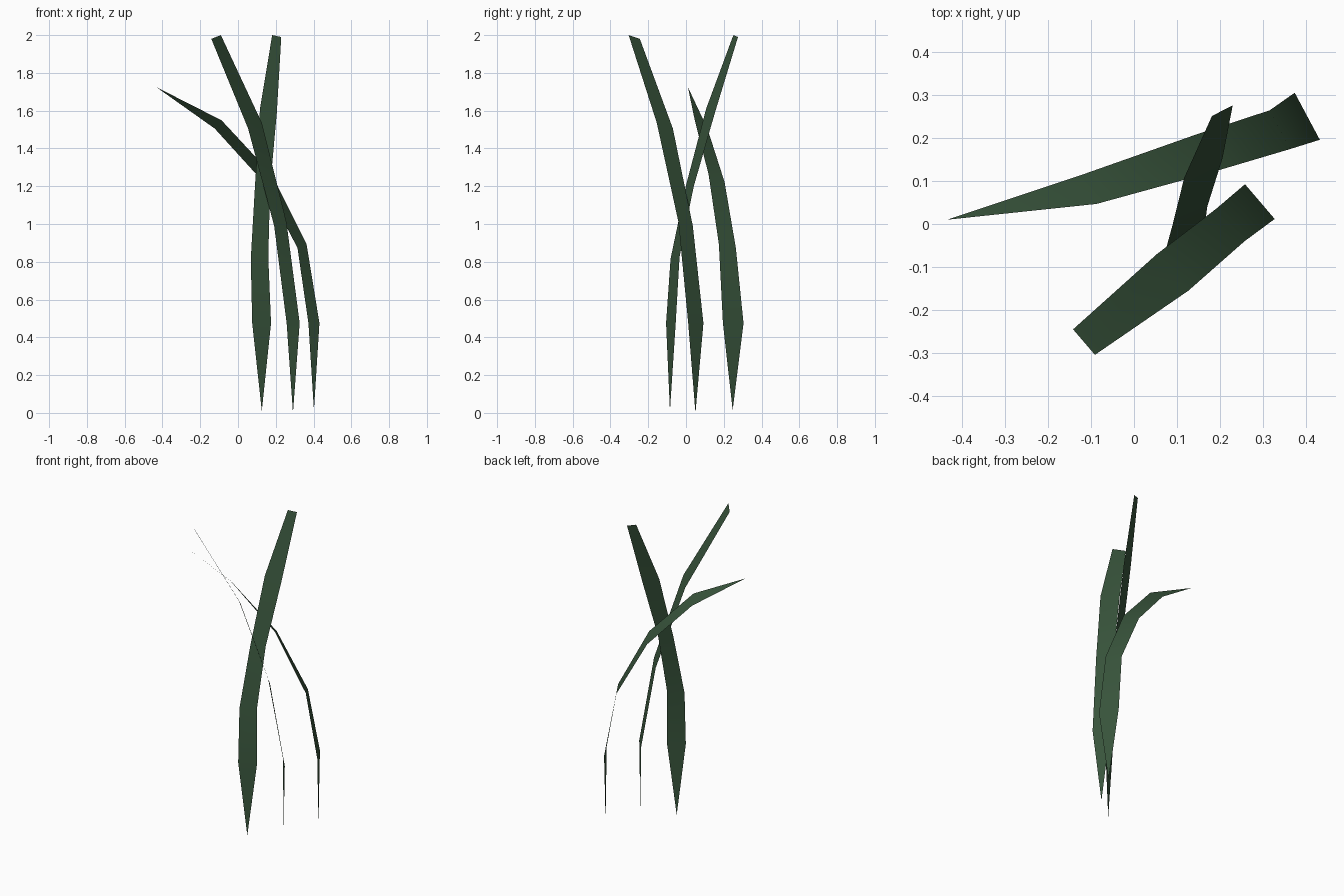
import bpy
from mathutils import Vector

green = bpy.data.materials.new("leaf_green")
green.diffuse_color = (0.04, 0.09, 0.045, 1)


def blade(name, side, stations):
    """Flat leaf strip; station = centre x, y, z, half width, edge lift."""
    verts, faces, prev = [], [], None
    for x, y, z, half, lift in stations:
        c = Vector((x, y, z))
        offset = Vector((side[0] * half, side[1] * half, lift))
        row = [len(verts)]
        if half:
            row.append(len(verts) + 1)
            verts += [c - offset, c + offset]
        else:
            verts.append(c)
        if prev:
            faces.append(prev + row[::-1])
        prev = row
    mesh = bpy.data.meshes.new(name)
    mesh.from_pydata(verts, [], faces)
    mesh.materials.append(green)
    mesh.shade_smooth()
    obj = bpy.data.objects.new(name, mesh)
    bpy.context.collection.objects.link(obj)


# Upright blade leaning to the back
blade("grass_blade_back", (0.89, 0.455), [
    (0.126, -0.085, 0.01, 0, 0),
    (0.125, -0.080, 0.475, 0.056, 0),
    (0.114, -0.058, 0.82, 0.052, 0.004),
    (0.130, 0.020, 1.20, 0.045, -0.003),
    (0.161, 0.130, 1.60, 0.050, -0.012),
    (0.205, 0.263, 1.995, 0.027, -0.005)])

# Tall blade leaning to the front left
blade("grass_blade_front", (0.65, -0.76), [
    (0.291, 0.050, 0, 0, 0),
    (0.292, 0.052, 0.475, 0.053, 0),
    (0.224, -0.002, 1.00, 0.050, 0.01),
    (0.090, -0.112, 1.52, 0.056, 0.015),
    (-0.116, -0.274, 1.99, 0.039, 0.01)])

# Drooping blade with a pointed tip on the left
blade("grass_blade_bent", (0.47, -0.88), [
    (0.402, 0.247, 0.015, 0, 0),
    (0.402, 0.250, 0.475, 0.062, 0),
    (0.339, 0.219, 0.883, 0.051, 0.01),
    (0.157, 0.162, 1.242, 0.048, 0.02),
    (-0.105, 0.080, 1.527, 0.038, 0.022),
    (-0.433, 0.010, 1.725, 0, 0)])
